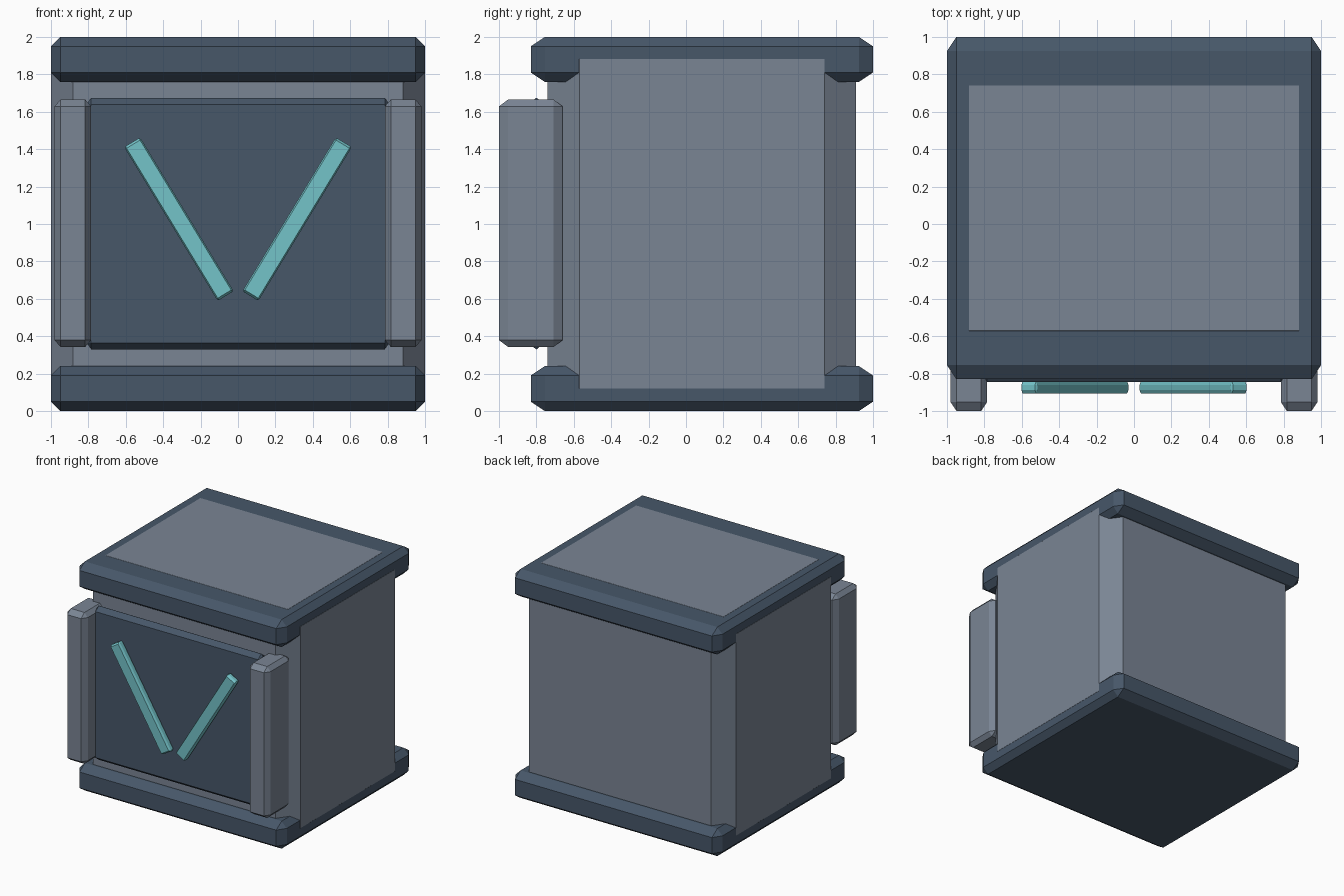
import bpy, bmesh, math
from mathutils import Vector

if "Cube" in bpy.data.objects:
    bpy.data.objects.remove(bpy.data.objects["Cube"])


def material(name, srgb):
    m = bpy.data.materials.new(name)
    m.diffuse_color = [((c / 255 + 0.055) / 1.055) ** 2.4 for c in srgb] + [1]
    m.use_nodes = True
    m.node_tree.nodes["Principled BSDF"].inputs["Base Color"].default_value = m.diffuse_color
    return m


LIGHT = material("light_grey_metal", (122, 133, 148))
DARK = material("dark_blue_metal", (71, 87, 105))
TEAL = material("teal_glow", (116, 195, 201))


def chamfered_box(name, lo, hi, chamfer, mat, tilt=0):
    """Box between two corners, with its own chamfer size along each axis."""
    lo, hi = Vector(lo), Vector(hi)
    half = (hi - lo) / 2
    bm = bmesh.new()
    bmesh.ops.create_cube(bm, size=2)
    bmesh.ops.bevel(bm, geom=bm.edges[:], offset=0.25, segments=1, affect='EDGES')
    for v in bm.verts:
        for i in range(3):
            size = half[i] if abs(v.co[i]) > 0.9 else half[i] - chamfer[i]
            v.co[i] = math.copysign(size, v.co[i])
    bmesh.ops.recalc_face_normals(bm, faces=bm.faces[:])
    mesh = bpy.data.meshes.new(name)
    bm.to_mesh(mesh)
    bm.free()
    mesh.materials.append(mat)
    obj = bpy.data.objects.new(name, mesh)
    obj.location = (lo + hi) / 2
    obj.rotation_euler.y = tilt
    bpy.context.collection.objects.link(obj)
    return obj


# Main body, a hair proud of the slabs on the sides and top
chamfered_box("body", (-1.001, -0.74, 0.001), (1.001, 0.91, 2.001),
              (0.12, 0.17, 0.12), LIGHT)

# Base and lid slabs
for name, z in (("base_slab", 0), ("lid_slab", 1.76)):
    chamfered_box(name, (-1, -0.83, z), (1, 1, z + 0.24), (0.05, 0.075, 0.05), DARK)

# Front panel
chamfered_box("front_panel", (-0.81, -0.845, 0.33), (0.81, -0.755, 1.675),
              (0.025, 0.044, 0.035), DARK)

# Side posts and slanted light bars, mirrored left and right
for side, s in (("left", -1), ("right", 1)):
    x = s * 0.883
    chamfered_box(side + "_post", (x - 0.098, -1, 0.343), (x + 0.098, -0.66, 1.665),
                  (0.032, 0.048, 0.036), LIGHT)
    x = s * 0.316
    chamfered_box(side + "_light_bar", (x - 0.05, -0.905, 0.545), (x + 0.05, -0.843, 1.507),
                  (0.008, 0.018, 0.012), TEAL, s * math.radians(31.3))
